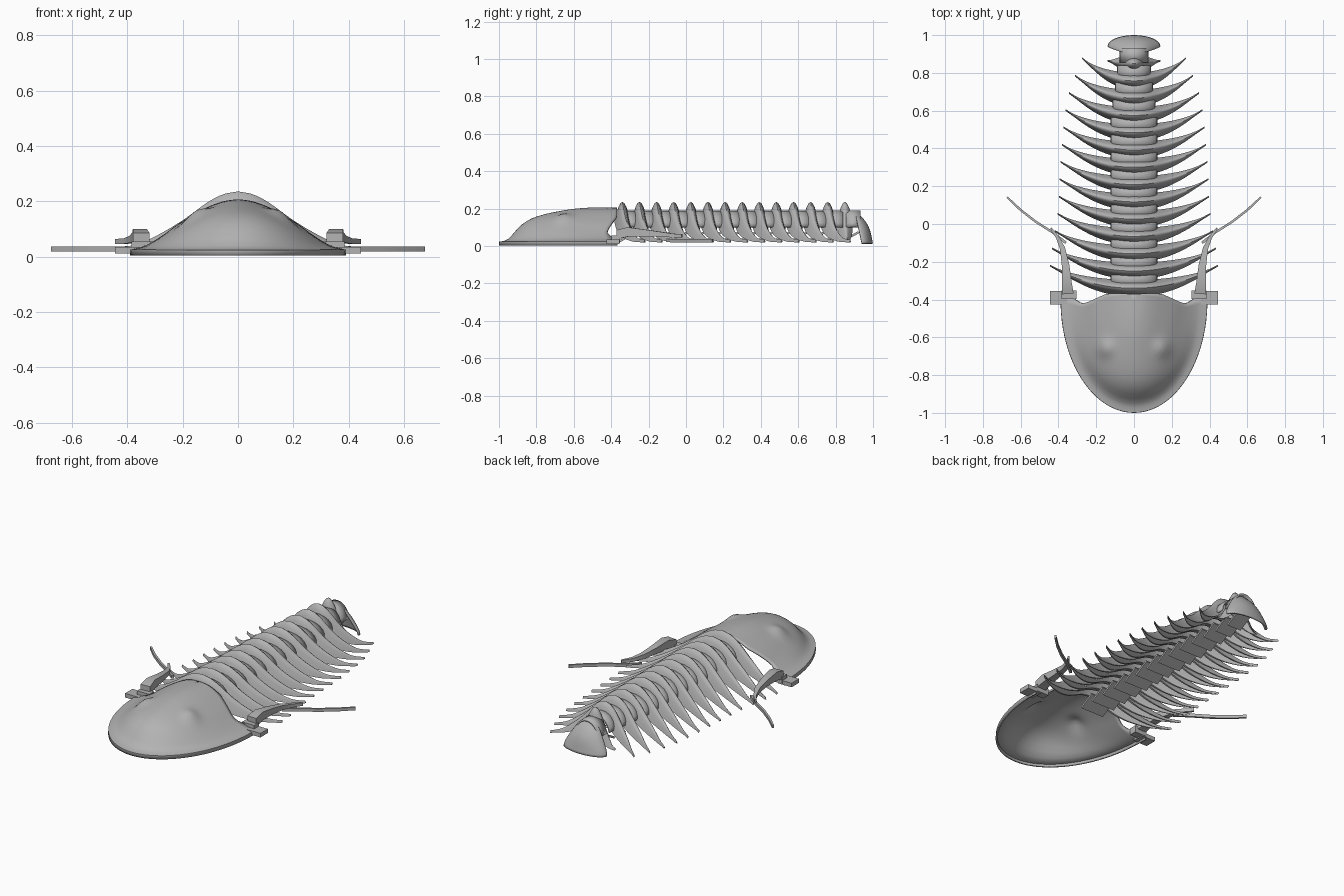
import bpy, bmesh, math
from mathutils import Vector

old = bpy.data.objects.get("Cube")
if old:
    bpy.data.objects.remove(old)

shell_grey = bpy.data.materials.new("shell grey")
shell_grey.use_nodes = True
COLOUR = (0.45, 0.45, 0.45, 1)
shell_grey.diffuse_color = COLOUR
shell_grey.node_tree.nodes["Principled BSDF"].inputs["Base Color"].default_value = COLOUR


def curve(keys, t):
    """Smooth interpolation through (position, value) keys."""
    t = min(max(t, keys[0][0]), keys[-1][0])
    last = len(keys) - 1

    def slope(i):
        a, b = keys[max(i - 1, 0)], keys[min(i + 1, last)]
        return (b[1] - a[1]) / (b[0] - a[0])

    i = 0
    while i < last - 1 and t > keys[i + 1][0]:
        i += 1
    (x0, y0), (x1, y1) = keys[i], keys[i + 1]
    h = x1 - x0
    s = (t - x0) / h
    return (y0 * (1 + 2 * s) * (1 - s) ** 2 + slope(i) * h * s * (1 - s) ** 2
            + y1 * s * s * (3 - 2 * s) + slope(i + 1) * h * s * s * (s - 1))


def loft(name, rings, closed=True, thickness=0, angle=40):
    """Skin a list of rings; closed rings get end caps, open ones a thickness."""
    bm = bmesh.new()
    rows = [[bm.verts.new(p) for p in ring] for ring in rings]
    n = len(rows[0])
    for a, b in zip(rows, rows[1:]):
        for j in range(n if closed else n - 1):
            k = (j + 1) % n
            bm.faces.new((a[j], a[k], b[k], b[j]))
    if closed:
        bm.faces.new(rows[0])
        bm.faces.new(rows[-1])
    bmesh.ops.remove_doubles(bm, verts=bm.verts, dist=0.0005)
    bmesh.ops.recalc_face_normals(bm, faces=bm.faces)
    mesh = bpy.data.meshes.new(name)
    bm.to_mesh(mesh)
    bm.free()
    obj = bpy.data.objects.new(name, mesh)
    bpy.context.collection.objects.link(obj)
    mesh.materials.append(shell_grey)
    if thickness:
        solid = obj.modifiers.new("thickness", 'SOLIDIFY')
        solid.thickness = thickness
        solid.offset = 0
    bpy.ops.object.select_all(action='DESELECT')
    obj.select_set(True)
    bpy.context.view_layer.objects.active = obj
    bpy.ops.object.shade_smooth_by_angle(angle=math.radians(angle))
    return obj


def box(name, centre, size, tilt=0):
    """Box with its upper face tilted about x."""
    rings = []
    for sx in (-1, 1):
        ring = []
        for sy, sz in ((-1, -1), (1, -1), (1, 1), (-1, 1)):
            y, z = sy * size[1] / 2, sz * size[2] / 2
            ring.append((centre[0] + sx * size[0] / 2,
                         centre[1] + y * math.cos(tilt) - z * math.sin(tilt),
                         centre[2] + y * math.sin(tilt) + z * math.cos(tilt)))
        rings.append(ring)
    return loft(name, rings, angle=30)


def spine(name, stations):
    """Rectangular tapering bar; each station is x, y, z, width, height."""
    rings = []
    pts = [Vector(s[:3]) for s in stations]
    for i, (x, y, z, w, h) in enumerate(stations):
        d = pts[min(i + 1, len(pts) - 1)] - pts[max(i - 1, 0)]
        side = Vector((d.y, -d.x, 0)).normalized() * w / 2
        up = Vector((0, 0, h / 2))
        rings.append([pts[i] + a * side + b * up
                      for a, b in ((-1, -1), (1, -1), (1, 1), (-1, 1))])
    return loft(name, rings)


# Head shield: a hollow half-oval dome with a flat rim and two eye swellings
ALONG = [(0, .2), (.2, .2), (.4, .188), (.67, .152), (.8, .11), (.9, .045), (.94, .025), (1, .02)]
ACROSS = [(0, .2), (.13, .195), (.26, .178), (.4, .15), (.55, .115), (.68, .078),
          (.8, .048), (.9, .03), (1, .022)]
BACK_EDGE = [(0, .03), (.14, .03), (.19, .01), (.27, -.02), (.31, .0), (.36, .03), (.39, .035)]


def head_point(angle, r):
    x = .385 * r * math.cos(angle)
    y = -.4 - .595 * r * math.sin(angle)
    mix = math.sin(angle) ** 2
    z = curve(ALONG, r) * mix + curve(ACROSS, r) * (1 - mix)
    z += .022 * math.exp(-((abs(x) - .15) ** 2 + (y + .66) ** 2) / .0018)
    y += curve(BACK_EDGE, abs(x)) * math.exp((y + .4) / .06)
    return x, y, z


angles = [math.pi * i / 48 for i in range(49)]
head = [[head_point(a, r / 24) for a in angles] for r in range(25)]
head.append([(x, y, 0.003) for x, y, z in head[-1]])
loft("head_shield", head, closed=False, thickness=.01, angle=50)

# Cheek blocks and the tapering cheek spines behind the shield
for side, label in ((1, "left"), (-1, "right")):
    box(label + "_cheek_block", (side * .40, -.39, .022), (.09, .07, .024))
    box(label + "_cheek_bridge", (side * .345, -.375, .035), (.08, .045, .04))
    spine(label + "_cheek_spine", [
        (side * .35, -.37, .06, .06, .05), (side * .355, -.31, .075, .05, .05),
        (side * .362, -.22, .07, .04, .036), (side * .378, -.13, .062, .028, .026),
        (side * .405, -.07, .056, .018, .02), (side * .44, -.022, .054, .01, .018)])

# Body segments: arched ridges that sweep back into thin ribs
HEIGHT = [(0, .235), (.12, .225), (.25, .195), (.42, .14), (.6, .09), (.8, .047), (.9, .037), (1, .034)]
DEPTH = [(0, .1), (.25, .1), (.45, .075), (.65, .045), (.85, .02), (1, .014)]
WIDTH = [(0, .088), (.25, .082), (.45, .068), (.65, .045), (.82, .022), (.9, .013), (1, .009)]
SECTION = [(-.5, .0), (-.4, .3), (-.25, .72), (-.12, .94), (0, 1), (.12, .94), (.25, .72),
           (.4, .3), (.5, .0), (.36, .0), (.2, .45), (0, .68), (-.2, .45), (-.36, .0)]
PITCH, FIRST = .0915, -.34
REACH = [(0, .445), (1, .435), (3, .405), (6, .388), (8, .373), (10, .345), (12, .275)]


def segment(name, y0, reach, sweep):
    rings = []
    for i in range(-20, 21):
        u = i / 20
        a = abs(u)
        w, d, top = curve(WIDTH, a), curve(DEPTH, a), curve(HEIGHT, a)
        cy = y0 + sweep * a ** 2.1
        rings.append([(u * reach, cy + sy * w, top - d + sz * d) for sy, sz in SECTION])
    return loft(name, rings, angle=50)


for k in range(14):
    y0 = FIRST + PITCH * k
    if k < 13:
        segment("body_segment_%d" % (k + 1), y0, curve(REACH, k), .12)
    else:
        segment("last_segment", y0, .14, .015)
    # Inner arch that joins this ridge to the next one
    size = 1 if k < 10 else 1 - .1 * (k - 9)
    arch = []
    for y in (y0 + .005, y0 + PITCH * .9):
        arch.append([(.12 * size * math.cos(a), y, .1 + .085 * math.sin(a))
                     for a in (math.pi * j / 12 for j in range(13))])
    loft("axis_arch_%d" % (k + 1), arch, closed=False, thickness=.01)
    # Overlapping belly plate
    box("belly_plate_%d" % (k + 1), (0, y0 + .03, .05), (.15 * size, .1, .012), tilt=.5)

# Long trailing spines of the third segment
for side, label in ((1, "left"), (-1, "right")):
    spine(label + "_long_spine", [
        (side * .36, -.10, .03, .014, .018), (side * .43, -.045, .027, .012, .018),
        (side * .52, .012, .027, .012, .018), (side * .6, .074, .027, .012, .018),
        (side * .672, .142, .027, .01, .018)])

# Tail shield: a leaning half-cone shell, open to the front
TAIL_WIDTH = [(0, .03), (.15, .062), (.5, .1), (.85, .13), (1, .135)]
TAIL_DEPTH = [(0, .01), (.2, .035), (.5, .053), (1, .055)]
tail = []
for i in range(13):
    t = i / 12
    w, d = curve(TAIL_WIDTH, t), curve(TAIL_DEPTH, t)
    tail.append([(w * math.cos(a), .905 + .035 * t + d * math.sin(a), .172 - .16 * t)
                 for a in (math.pi * j / 24 for j in range(25))])
crown = [(x * .02, .912, .176) for x, y, z in tail[0]]
loft("tail_shield", [crown] + tail, closed=False, thickness=.01, angle=50)
box("tail_joint", (0, .9, .135), (.1, .05, .03))
